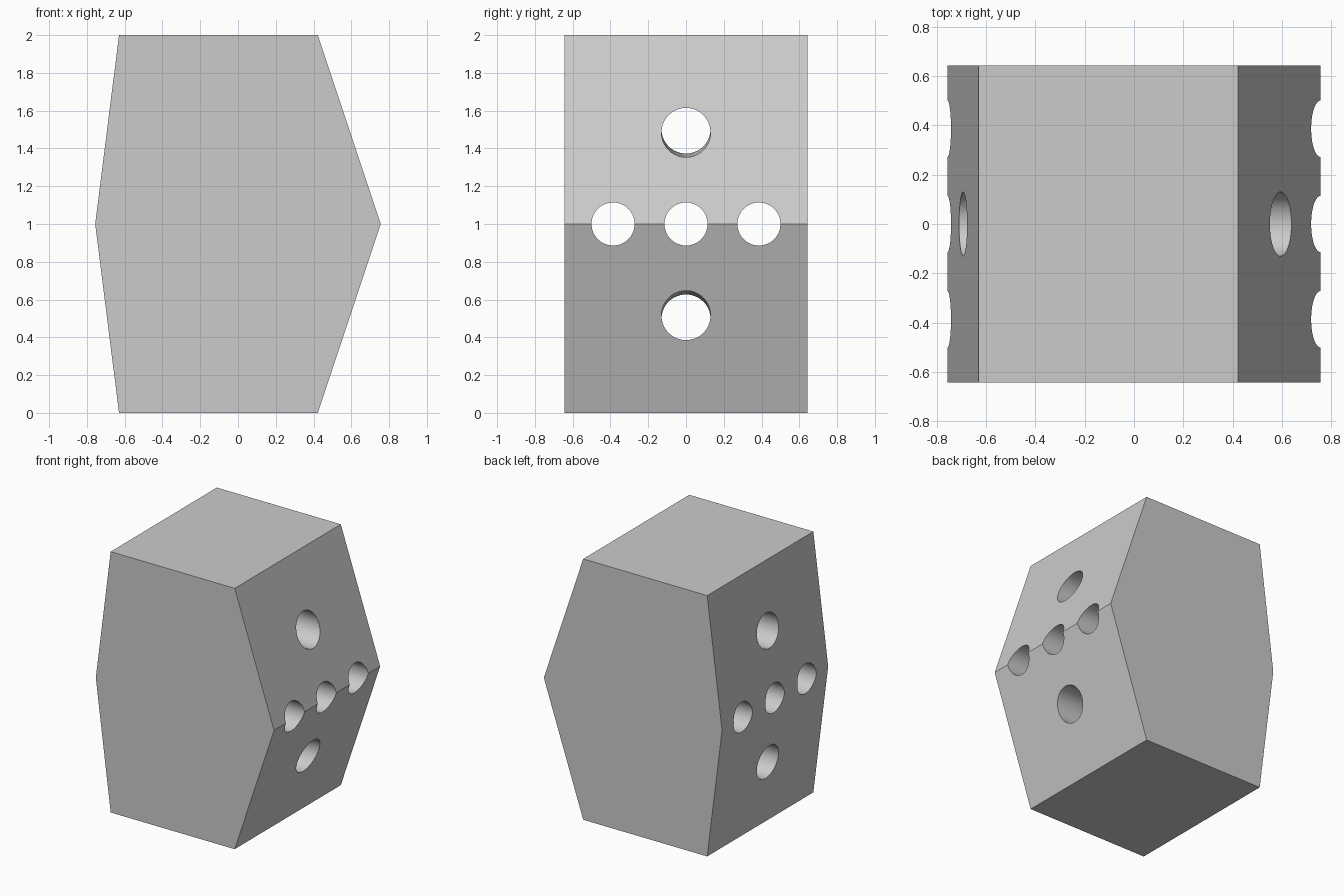
import bpy
import bmesh
import math
from mathutils import Vector

cube = bpy.data.objects.get("Cube")
if cube:
    bpy.data.objects.remove(cube, do_unlink=True)

grey = bpy.data.materials.new("plain_grey")
grey.use_nodes = True
colour = (0.6, 0.6, 0.6, 1)
grey.diffuse_color = colour
grey.node_tree.nodes["Principled BSDF"].inputs["Base Color"].default_value = colour

HALF_DEPTH = 0.643

# Six-sided body: a profile in x and z, extruded along y
profile = [(-0.63, 0), (0.422, 0), (0.756, 1), (0.422, 2), (-0.63, 2), (-0.756, 1)]
bm = bmesh.new()
face = bm.faces.new([bm.verts.new((x, -HALF_DEPTH, z)) for x, z in profile])
extruded = bmesh.ops.extrude_face_region(bm, geom=[face])["geom"]
bmesh.ops.translate(bm, vec=(0, 2 * HALF_DEPTH, 0),
                    verts=[v for v in extruded if isinstance(v, bmesh.types.BMVert)])
bmesh.ops.recalc_face_normals(bm, faces=bm.faces)
mesh = bpy.data.meshes.new("drilled_block")
bm.to_mesh(mesh)
bm.free()
mesh.materials.append(grey)
block = bpy.data.objects.new("drilled_block", mesh)
bpy.context.collection.objects.link(block)


def drill(name, right_end, left_end, radius):
    """Cut a round hole right through the block."""
    start, end = Vector(right_end), Vector(left_end)
    axis = end - start
    bpy.ops.mesh.primitive_cylinder_add(
        vertices=64, radius=radius, depth=axis.length * 1.5,
        location=(start + end) / 2, rotation=axis.to_track_quat("Z", "Y").to_euler())
    cutter = bpy.context.object
    cutter.name = name
    cutter.hide_render = True
    cutter.data.materials.append(grey)
    cut = block.modifiers.new(name, "BOOLEAN")
    cut.operation = "DIFFERENCE"
    cut.solver = "EXACT"
    cut.object = cutter
    bpy.ops.object.select_all(action="DESELECT")
    block.select_set(True)
    bpy.context.view_layer.objects.active = block
    bpy.ops.object.modifier_apply(modifier=cut.name)
    bpy.data.objects.remove(cutter, do_unlink=True)


# Row of three level holes along the ridge
for y in (-0.386, 0, 0.386):
    drill("ridge_hole_cutter", (0.75, y, 1), (-0.75, y, 1), 0.114)

# Larger, slightly tilted holes above and below the ridge
for side in (1, -1):
    drill("sloped_hole_cutter", (0.59, 0, 1 + side * 0.484),
          (-0.69, 0, 1 + side * 0.503), 0.13)

# Smooth hole walls, crisp flat faces
bpy.ops.object.shade_smooth_by_angle(angle=math.radians(10))
